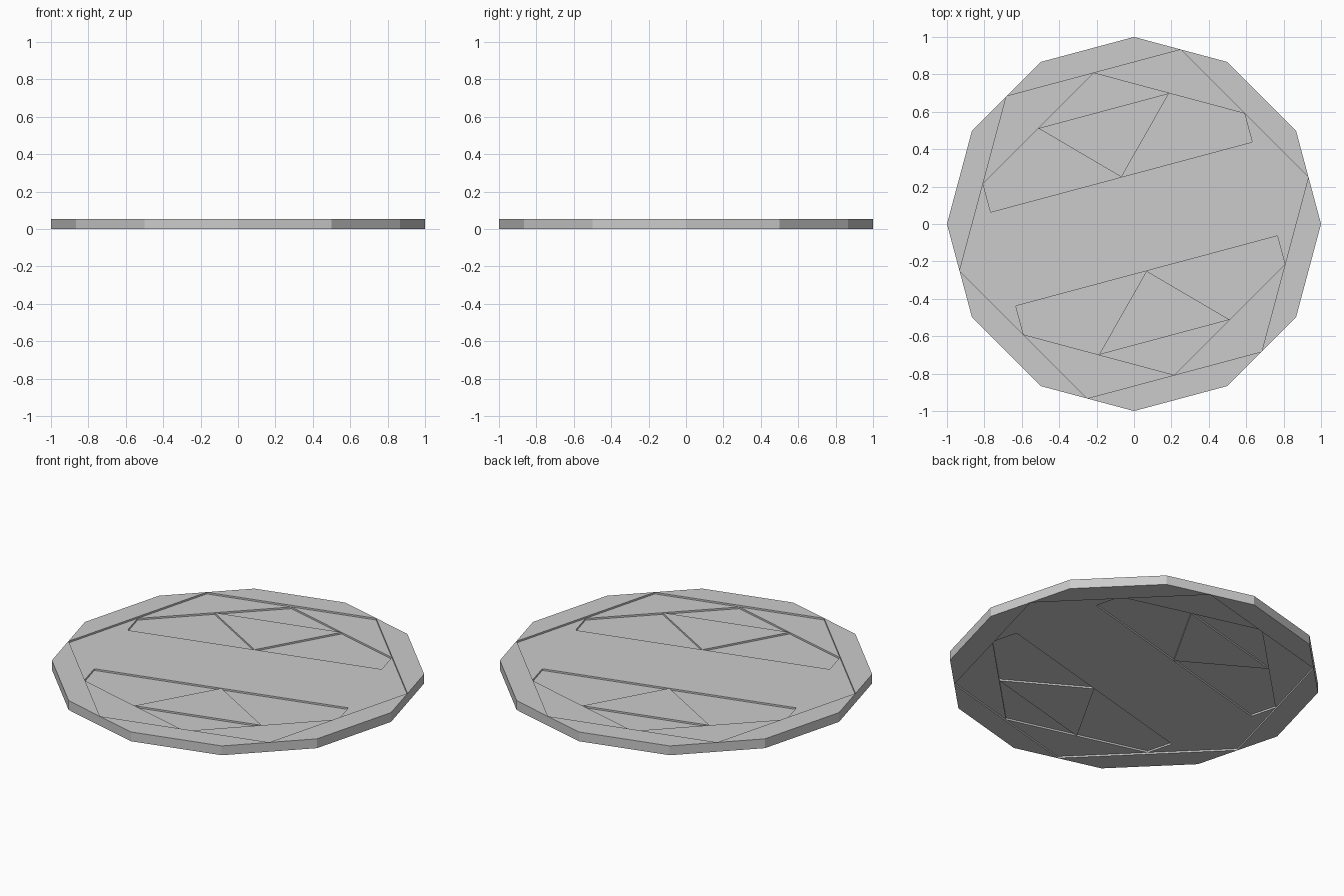
import bpy, bmesh
from math import cos, sin, radians

if "Cube" in bpy.data.objects:
    bpy.data.objects.remove(bpy.data.objects["Cube"])

H = 0.055      # total thickness
STEP = 0.01    # depth of each recess, on both faces


def polar(r, deg):
    return (r * cos(radians(deg)), r * sin(radians(deg)))


def prism(name, pts, z0, z1):
    """Straight prism over a counter-clockwise outline."""
    bm = bmesh.new()
    face = bm.faces.new([bm.verts.new((x, y, z0)) for x, y in pts])
    ext = bmesh.ops.extrude_face_region(bm, geom=[face], use_keep_orig=True)
    new = [v for v in ext["geom"] if isinstance(v, bmesh.types.BMVert)]
    bmesh.ops.translate(bm, verts=new, vec=(0, 0, z1 - z0))
    bmesh.ops.recalc_face_normals(bm, faces=bm.faces)
    mesh = bpy.data.meshes.new(name)
    bm.to_mesh(mesh)
    bm.free()
    ob = bpy.data.objects.new(name, mesh)
    bpy.context.collection.objects.link(ob)
    return ob


def carve(target, name, pts, depth):
    """Sink an outline into both the top and the bottom face."""
    for side, z0, z1 in (("top", H - depth, H + 0.1), ("bottom", -0.1, depth)):
        cutter = prism(f"{name}_{side}", pts, z0, z1)
        mod = target.modifiers.new(cutter.name, "BOOLEAN")
        mod.operation = "DIFFERENCE"
        mod.solver = "EXACT"
        mod.object = cutter
        bpy.context.view_layer.objects.active = target
        bpy.ops.object.modifier_apply(modifier=mod.name)
        bpy.data.objects.remove(cutter, do_unlink=True)


# Twelve-sided disc
disc = prism("disc", [polar(1, 30 * i) for i in range(12)], 0, H)

# Hexagonal recess touching the middles of the rim edges
R_HEX = cos(radians(15)) - 0.001
carve(disc, "hexagon_recess", [polar(R_HEX, 15 + 60 * i) for i in range(6)], STEP)

# Two deeper pockets either side of a central band, each with a raised triangle
R_IN = R_HEX * cos(radians(30))
R_MID = R_IN * cos(radians(30))
BAND = 0.26


def along(a, b, t):
    return tuple(p + (q - p) * t for p, q in zip(a, b))


for label, turn in (("back", 0), ("front", 180)):
    hexa = [polar(R_IN, turn + d) for d in (-15, 45, 105, 165, 225)]
    t = (R_IN / 2 - BAND) / R_IN
    pocket = [along(hexa[1], hexa[0], t), hexa[1], hexa[2], hexa[3],
              along(hexa[3], hexa[4], t)]
    carve(disc, f"{label}_pocket", pocket, 2 * STEP)
    triangle = [polar(R_MID, turn + 75), polar(R_MID, turn + 135),
                polar(BAND, turn + 105)]
    prism(f"{label}_triangle", triangle, STEP, H - STEP)
